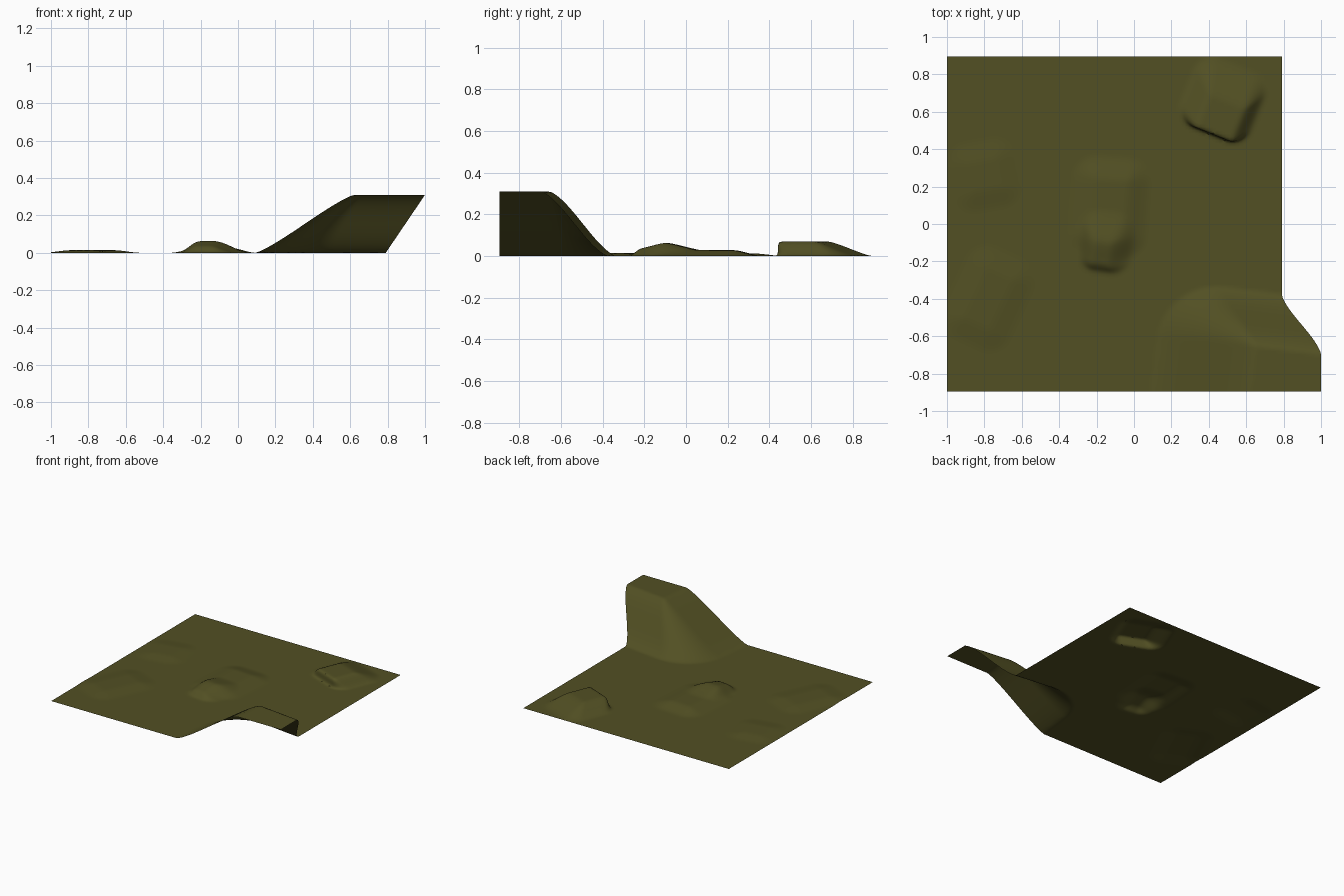
import bpy, bmesh, math

if "Cube" in bpy.data.objects:
    bpy.data.objects.remove(bpy.data.objects["Cube"])

# Bumps: centre x, y, half width, half depth, turn (deg), falloff, push (dx, dy, dz)
BUMPS = [
    (0.67, -0.90, 0.57, 0.53, -7, 0.31, (0.21, 0.0, 0.31)),     # large leaning hill
    (0.475, 0.66, 0.205, 0.20, -22, 0.11, (-0.01, -0.09, 0.07)),  # overhanging step
    (-0.13, 0.09, 0.21, 0.27, -4, 0.13, (0.0, 0.0, 0.028)),     # low middle rise
    (-0.15, -0.10, 0.15, 0.17, -8, 0.11, (-0.02, -0.05, 0.035)),  # small middle step
    (-0.80, 0.26, 0.19, 0.19, 10, 0.12, (0.0, 0.0, 0.012)),     # faint left rise
    (-0.78, -0.40, 0.20, 0.27, -25, 0.13, (0.0, 0.0, 0.014)),    # faint front rise
]


def weight(x, y, cx, cy, hw, hd, turn, fall):
    """Soft rounded-rectangle mask, 1 on the plateau and 0 outside."""
    a = math.radians(turn)
    u = (x - cx) * math.cos(a) + (y - cy) * math.sin(a)
    v = -(x - cx) * math.sin(a) + (y - cy) * math.cos(a)
    du = max(abs(u) - (hw - fall), 0)
    dv = max(abs(v) - (hd - fall), 0)
    t = max(0, 1 - math.hypot(du, dv) / fall)
    smooth = t * t * (3 - 2 * t)
    return 0.5 * t + 0.5 * smooth


# Ground sheet
bm = bmesh.new()
bmesh.ops.create_grid(bm, x_segments=100, y_segments=100, size=0.895)
for v in bm.verts:
    x, y = v.co.x - 0.105, v.co.y
    v.co.x = x
    for cx, cy, hw, hd, turn, fall, push in BUMPS:
        w = weight(x, y, cx, cy, hw, hd, turn, fall)
        v.co.x += push[0] * w
        v.co.y += push[1] * w
        v.co.z += push[2] * w

mesh = bpy.data.meshes.new("terrain_sheet")
bm.to_mesh(mesh)
bm.free()
terrain = bpy.data.objects.new("terrain_sheet", mesh)
bpy.context.collection.objects.link(terrain)

olive = bpy.data.materials.new("olive green")
olive.diffuse_color = (0.085, 0.08, 0.017, 1)
olive.use_nodes = True
olive.node_tree.nodes["Principled BSDF"].inputs["Base Color"].default_value = olive.diffuse_color
mesh.materials.append(olive)

bpy.context.view_layer.objects.active = terrain
terrain.select_set(True)
bpy.ops.object.shade_smooth_by_angle(angle=math.radians(40))
